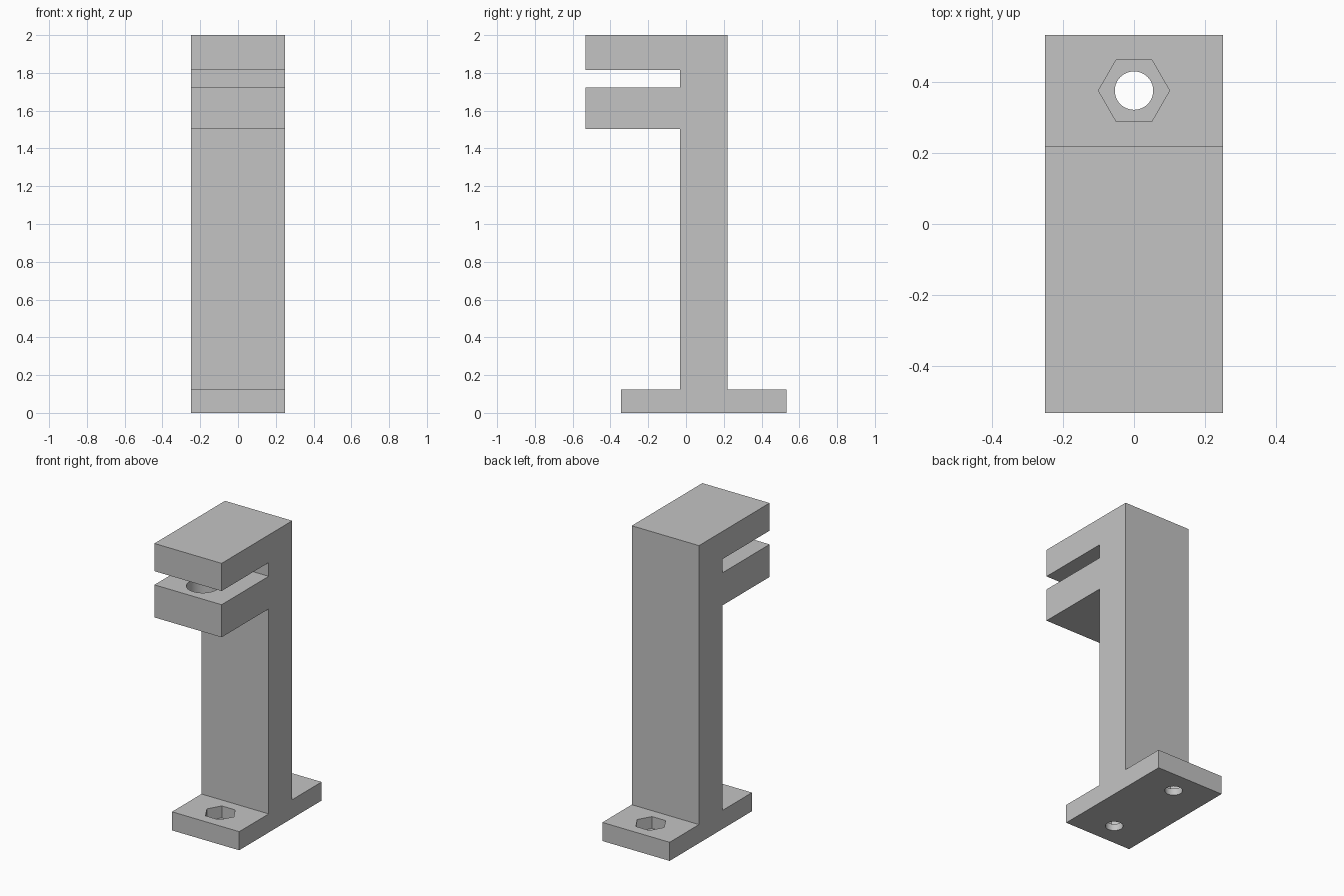
import bpy
import bmesh
import math
from mathutils import Matrix, Vector

cube = bpy.data.objects.get("Cube")
if cube:
    bpy.data.objects.remove(cube, do_unlink=True)

# Main dimensions
HALF_WIDTH = 0.25
POST_FRONT, POST_BACK = -0.031, 0.219
ARM_FRONT = -0.531
BASE_FRONT, BASE_BACK = -0.344, 0.531
BASE_TOP = 0.125
ARM_LOW, SLOT_LOW, SLOT_HIGH, TOP = 1.503, 1.722, 1.814, 2.0

grey = bpy.data.materials.new("plain grey")
grey.use_nodes = True
colour = (0.55, 0.55, 0.55, 1)
grey.diffuse_color = colour
grey.node_tree.nodes["Principled BSDF"].inputs["Base Color"].default_value = colour


def add_object(name, bm):
    mesh = bpy.data.meshes.new(name)
    bmesh.ops.recalc_face_normals(bm, faces=bm.faces)
    bm.to_mesh(mesh)
    bm.free()
    mesh.materials.append(grey)
    obj = bpy.data.objects.new(name, mesh)
    bpy.context.collection.objects.link(obj)
    return obj


def drill(target, name, y, radius, low, high, sides):
    """Cut an upright prism out of the target."""
    bm = bmesh.new()
    bmesh.ops.create_cone(
        bm, cap_ends=True, segments=sides, radius1=radius, radius2=radius,
        depth=high - low, matrix=Matrix.Translation((0, y, (low + high) / 2))
        @ Matrix.Rotation(math.pi / 2, 4, "Z"))
    cutter = add_object(name, bm)
    cutter.hide_render = True
    mod = target.modifiers.new(name, "BOOLEAN")
    mod.operation = "DIFFERENCE"
    mod.solver = "EXACT"
    mod.object = cutter
    bpy.context.view_layer.objects.active = target
    bpy.ops.object.modifier_apply(modifier=mod.name)
    bpy.data.objects.remove(cutter, do_unlink=True)


# Side profile of foot, post and slotted arm, extruded across the width
profile = [
    (BASE_FRONT, 0), (BASE_BACK, 0), (BASE_BACK, BASE_TOP),
    (POST_BACK, BASE_TOP), (POST_BACK, TOP), (ARM_FRONT, TOP),
    (ARM_FRONT, SLOT_HIGH), (POST_FRONT, SLOT_HIGH),
    (POST_FRONT, SLOT_LOW), (ARM_FRONT, SLOT_LOW),
    (ARM_FRONT, ARM_LOW), (POST_FRONT, ARM_LOW),
    (POST_FRONT, BASE_TOP), (BASE_FRONT, BASE_TOP),
]
bm = bmesh.new()
face = bm.faces.new([bm.verts.new((-HALF_WIDTH, y, z)) for y, z in profile])
extruded = bmesh.ops.extrude_face_region(bm, geom=[face])
verts = [v for v in extruded["geom"] if isinstance(v, bmesh.types.BMVert)]
bmesh.ops.translate(bm, verts=verts, vec=Vector((2 * HALF_WIDTH, 0, 0)))
bracket = add_object("bracket", bm)

# Bolt holes with hexagonal nut pockets in the foot
for side, y in (("front", (BASE_FRONT + POST_FRONT) / 2),
                ("back", (BASE_BACK + POST_BACK) / 2)):
    # first vertex of the hexagon points along x
    drill(bracket, side + "_nut_pocket", y, 0.1, 0.045, 0.2, 6)
    drill(bracket, side + "_bolt_hole", y, 0.054, -0.1, 0.2, 48)

# Round blind recess in the lower jaw, inside the slot
drill(bracket, "jaw_recess", -0.375, 0.1, 1.6, 1.77, 48)

# Keep the nut pocket corners on the x axis and the flat faces sharp
bpy.ops.object.select_all(action="DESELECT")
bracket.select_set(True)
bpy.context.view_layer.objects.active = bracket
bpy.ops.object.shade_smooth_by_angle(angle=math.radians(30))
